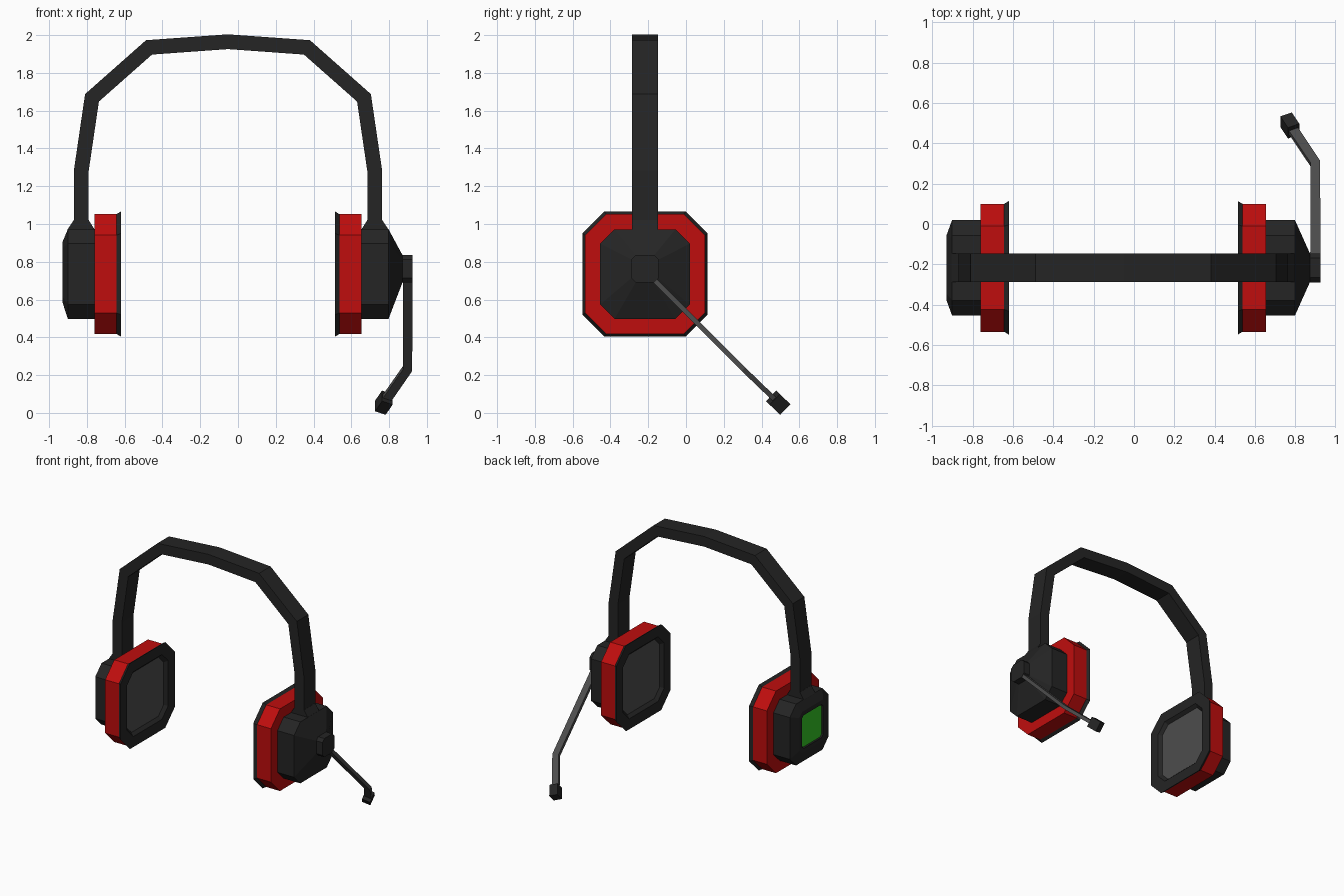
import bpy, bmesh
from mathutils import Vector

if "Cube" in bpy.data.objects:
    bpy.data.objects.remove(bpy.data.objects["Cube"], do_unlink=True)


def material(name, rgb):
    m = bpy.data.materials.new(name)
    m.use_nodes = True
    m.diffuse_color = (*rgb, 1)
    m.node_tree.nodes["Principled BSDF"].inputs["Base Color"].default_value = (*rgb, 1)
    return m


BLACK = material("black plastic", (0.018, 0.018, 0.018))
RED = material("red cushion", (0.52, 0.004, 0.004))
GREY = material("grey metal", (0.075, 0.075, 0.075))
GREEN = material("green light", (0.035, 0.56, 0.018))

# Headset centre plane and ear centre
CX, CY, CZ = -0.053, -0.217, 0.735


def loft(name, rings, bands, caps):
    """Skin a list of equal-sized vertex rings; bands and caps give materials."""
    bm = bmesh.new()
    mats = list(dict.fromkeys(bands + caps))
    loops = [[bm.verts.new(p) for p in ring] for ring in rings]
    n = len(loops[0])
    for a, b, mat in zip(loops, loops[1:], bands):
        for i in range(n):
            j = (i + 1) % n
            bm.faces.new((a[i], a[j], b[j], b[i])).material_index = mats.index(mat)
    for loop, mat in zip((loops[0], loops[-1]), caps):
        bm.faces.new(loop).material_index = mats.index(mat)
    bmesh.ops.recalc_face_normals(bm, faces=bm.faces)
    mesh = bpy.data.meshes.new(name)
    bm.to_mesh(mesh)
    bm.free()
    for m in mats:
        mesh.materials.append(m)
    obj = bpy.data.objects.new(name, mesh)
    bpy.context.collection.objects.link(obj)
    return obj


def octagon(side, u, half, cut, z=CZ):
    """Chamfered square facing sideways, u away from the centre plane."""
    k = half * (1 - cut)
    outline = [(half, -k), (half, k), (k, half), (-k, half),
               (-half, k), (-half, -k), (-k, -half), (k, -half)]
    return [(CX + side * u, CY + a, z + b) for a, b in outline]


def bar(name, path, width, depth, mat, across):
    """Rectangular bar along a path with mitred corners."""
    pts = [Vector(p) for p in path]
    rings = []
    for i, p in enumerate(pts):
        d_in = (p - pts[max(i - 1, 0)]).normalized()
        d_out = (pts[min(i + 1, len(pts) - 1)] - p).normalized()
        tangent = (d_in + d_out).normalized()
        a = Vector(across)
        a = (a - tangent * a.dot(tangent)).normalized()
        b = tangent.cross(a)
        stretch = 1 / max(tangent.dot(d_out if i == 0 else d_in), 0.5)
        rings.append([p + a * width / 2 * s + b * depth / 2 * t * stretch
                      for s, t in ((-1, -1), (1, -1), (1, 1), (-1, 1))])
    return loft(name, rings, [mat] * (len(rings) - 1), [mat, mat])


# Ear cushions with a dark flared rim and a recessed grey speaker panel
for side, label in ((1, "left"), (-1, "right")):
    loft(label + "_cushion",
         [octagon(side, u, h, c) for u, h, c in (
             (0.708, 0.317, 0.35), (0.59, 0.317, 0.35), (0.567, 0.331, 0.35),
             (0.567, 0.25, 0.3), (0.59, 0.228, 0.28))],
         [RED, BLACK, BLACK, BLACK], [RED, GREY])

    # Band foot tapering from the cup up to the headband
    foot = []
    for z, inner, outer in ((0.93, 0.706, 0.85), (0.97, 0.706, 0.85), (1.02, 0.737, 0.817)):
        foot.append([(CX + side * u, CY + y, z) for u, y in (
            (inner, -0.07), (outer, -0.07), (outer, 0.07), (inner, 0.07))])
    loft(label + "_band_foot", foot, [BLACK, BLACK], [BLACK, BLACK])

# Left cup tapers to the microphone pivot
loft("left_cup",
     [octagon(1, 0.706, 0.237, 0.32), octagon(1, 0.85, 0.237, 0.32),
      octagon(1, 0.924, 0.072, 0.32, 0.763)],
     [BLACK, BLACK], [BLACK, BLACK])
loft("microphone_pivot",
     [octagon(1, u, 0.072, 0.32, 0.763) for u in (0.92, 0.977)], [BLACK], [BLACK, BLACK])

# Right cup has a bevelled face with an inset light
loft("right_cup",
     [octagon(-1, u, h, c, z) for u, h, c, z in (
         (0.706, 0.237, 0.32, CZ), (0.848, 0.237, 0.32, CZ), (0.876, 0.16, 0.2, 0.745),
         (0.876, 0.128, 0.14, 0.745), (0.868, 0.122, 0.14, 0.745))],
     [BLACK] * 4, [BLACK, GREEN])

# Faceted headband
half_arch = [(0.777, 1.0), (0.777, 1.28), (0.72, 1.668), (0.418, 1.935)]
arch = [(-u, z) for u, z in half_arch] + [(0, 1.965)] + [(u, z) for u, z in reversed(half_arch)]
bar("headband", [(CX + u, CY, z) for u, z in arch], 0.14, 0.078, BLACK, (0, 1, 0))

# Microphone boom and tip
elbow, tip = Vector((0.898, 0.3, 0.235)), Vector((0.772, 0.488, 0.054))
bar("microphone_boom", [(0.898, -0.2, 0.735), elbow, tip], 0.05, 0.026, GREY, (1, 0, 0))
along = (tip - elbow).normalized() * 0.043
bar("microphone_tip", [tip - along, tip + along], 0.062, 0.078, BLACK, (1, 0, 0))
